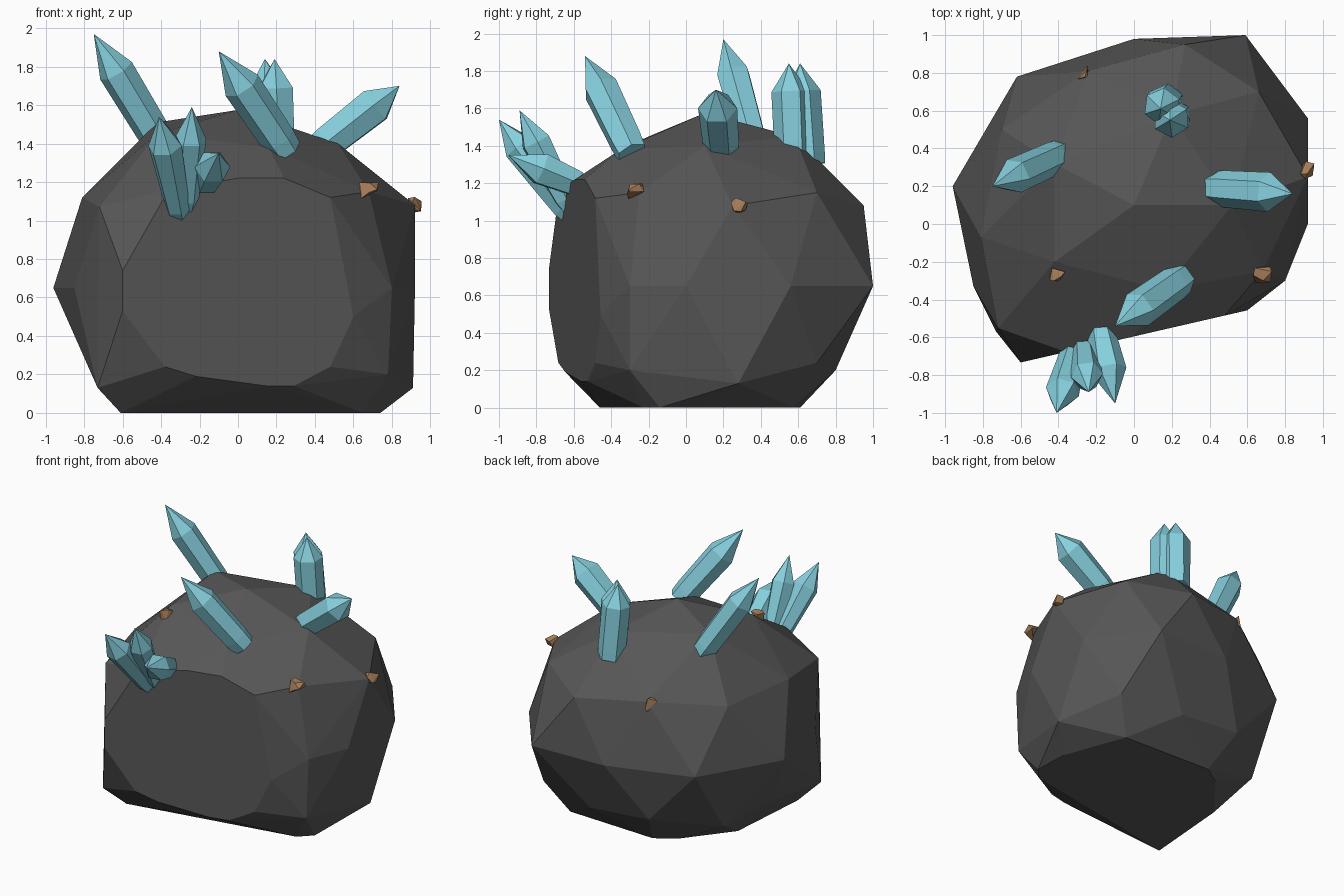
import bpy
import bmesh
import random
from math import cos, sin, tau
from mathutils import Vector

default_cube = bpy.data.objects.get("Cube")
if default_cube:
    bpy.data.objects.remove(default_cube, do_unlink=True)


def make_material(name, red, green, blue):
    material = bpy.data.materials.new(name)
    material.use_nodes = True
    colour = (red, green, blue, 1)
    material.diffuse_color = colour
    shader = material.node_tree.nodes["Principled BSDF"]
    shader.inputs["Base Color"].default_value = colour
    shader.inputs["Roughness"].default_value = 0.9
    return material


stone = make_material("dark stone", 0.095, 0.095, 0.095)
crystal_blue = make_material("pale blue crystal", 0.24, 0.63, 0.73)
earth = make_material("brown earth", 0.37, 0.2, 0.1)


def hull_object(name, points, material):
    """Flat-shaded convex solid wrapped around the given points."""
    bm = bmesh.new()
    for point in points:
        bm.verts.new(point)
    result = bmesh.ops.convex_hull(bm, input=bm.verts)
    unused = [g for g in result["geom_interior"] if isinstance(g, bmesh.types.BMVert)]
    bmesh.ops.delete(bm, geom=unused, context="VERTS")
    bmesh.ops.dissolve_limit(bm, angle_limit=0.02, verts=bm.verts, edges=bm.edges)
    bmesh.ops.recalc_face_normals(bm, faces=bm.faces)
    mesh = bpy.data.meshes.new(name)
    bm.to_mesh(mesh)
    bm.free()
    mesh.materials.append(material)
    obj = bpy.data.objects.new(name, mesh)
    bpy.context.collection.objects.link(obj)
    return obj


# Boulder: faceted rings from the ground up to the crown
ground_ring = [(-.61, -.46), (-.07, -.37), (.65, -.23), (.74, -.14),
               (.73, .12), (.56, .58), (-.15, .61), (-.3, .51), (-.56, .18)]
lower_ring = [(-.73, -.57, .13), (.78, -.3, .2), (.91, .28, .13), (.7, .7, .24),
              (.24, .8, .2), (-.25, .8, .24), (-.65, .48, .17), (-.77, .05, .24)]
middle_ring = [(-.85, -.33), (-.96, .2), (-.62, .78), (0, .98), (.59, 1),
               (.92, .56), (.92, 0), (.8, -.3)]
upper_ring = [(-.72, -.55, 1.07), (-.81, -.07, 1.12), (-.7, .5, 1.1),
              (-.24, .81, 1.13), (.27, .95, 1.08), (.66, .7, 1.15),
              (.92, .25, 1.08), (.68, -.25, 1.15)]
crown = [(.16, -.35, 1.38), (-.42, -.2, 1.45), (-.42, .32, 1.51),
         (.2, .58, 1.45), (.52, .1, 1.4), (0, .1, 1.575)]

# Outline of the flat, slightly turned cut across the front
front_cut = [(-.36, 1.16), (-.6, .74), (-.6, .53), (-.38, .24), (-.22, .19),
             (.15, .14), (.29, .14), (.48, .24), (.6, .5), (.56, .66),
             (.48, 1.12), (.24, 1.22), (0, 1.22)]

boulder_points = lower_ring + upper_ring + crown
boulder_points += [(x, y, 0) for x, y in ground_ring]
boulder_points += [(x, y, .65) for x, y in middle_ring]
boulder_points += [(x, .23 * x - .595, z) for x, z in front_cut]
hull_object("boulder", boulder_points, stone)


def crystal(name, base, tip, radius, foot=0.85, turn=0.0, point_length=0.23):
    """Six-sided crystal with a pointed end and a narrower foot."""
    base, tip = Vector(base), Vector(tip)
    axis = tip - base
    length = axis.length
    rotation = axis.to_track_quat("Z", "Y")
    points = [tip]
    rings = [(0, radius * foot), (length * 0.12, radius * (foot + 1) / 2),
             (length - point_length, radius)]
    for height, size in rings:
        for side in range(6):
            angle = turn + tau * side / 6
            local = Vector((size * cos(angle), size * sin(angle), height))
            points.append(base + rotation @ local)
    return hull_object(name, points, crystal_blue)


# Single crystals on the crown
crystal("crystal_back_right", (-.38, .37, 1.36), (-.75, .2, 1.97), .095)
crystal("crystal_front", (.25, -.29, 1.36), (-.1, -.54, 1.88), .1)
crystal("crystal_left", (.42, .19, 1.37), (.84, .16, 1.7), .105, point_length=.16)

# Twin crystals at the back
crystal("twin_crystal_near", (.21, .57, 1.36), (.19, .55, 1.84), .1, .95, 0.3, .15)
crystal("twin_crystal_far", (.17, .65, 1.3), (.14, .61, 1.84), .1, .95, 0, .15)

# Cluster leaning out of the front face
crystal("cluster_crystal_outer", (-.3, -.6, 1.0), (-.41, -1, 1.54), .09, .45,
        point_length=.19)
crystal("cluster_crystal_middle", (-.27, -.61, 1.05), (-.24, -.89, 1.59), .085, .5,
        point_length=.19)
crystal("cluster_crystal_inner", (-.18, -.54, 1.18), (-.1, -.95, 1.35), .095, .6,
        point_length=.19)

# Small lumps of earth stuck to the stone
random.seed(4)
chips = [
    ("earth_chip_front", (.68, -.26, 1.15), .066),
    ("earth_chip_left", (.92, .28, 1.08), .052),
    ("earth_chip_right", (-.41, -.27, 1.41), .056),
    ("earth_chip_back", (-.28, .8, 1.11), .055),
]
for name, centre, size in chips:
    points = []
    for corner in range(12):
        direction = Vector([random.uniform(-1, 1) for axis in range(3)]).normalized()
        points.append(Vector(centre) + direction * size * random.uniform(.8, 1.1))
    hull_object(name, points, earth)
